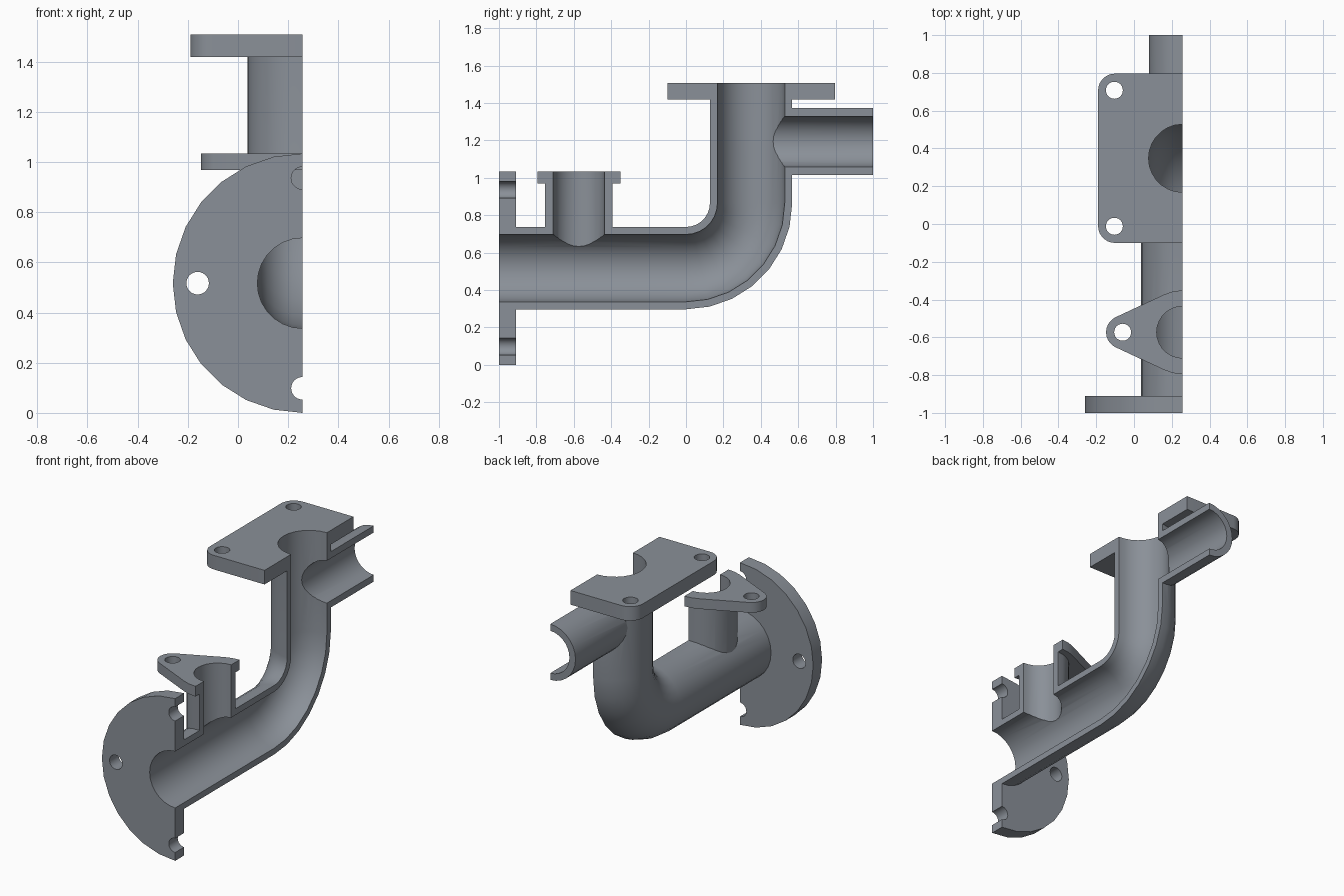
import bpy, bmesh
from math import sin, cos, pi, radians

if "Cube" in bpy.data.objects:
    bpy.data.objects.remove(bpy.data.objects["Cube"])

SIDES = 28
CUT_X = 0.257            # section plane, also the pipe axis
MAIN_Z, RISER_Y = 0.517, 0.348
BRANCH_Y, BACK_Z = -0.573, 1.194
BOLT_R = 0.045


def finish(name, bm):
    bmesh.ops.recalc_face_normals(bm, faces=bm.faces)
    me = bpy.data.meshes.new(name)
    bm.to_mesh(me)
    bm.free()
    ob = bpy.data.objects.new(name, me)
    bpy.context.collection.objects.link(ob)
    return ob


def tube(name, path, r, x=CUT_X):
    """Solid round bar through (y, z, heading) stations."""
    bm = bmesh.new()
    rings = []
    for y, z, a in path:
        rings.append([bm.verts.new((x + r * cos(t), y - r * sin(t) * sin(a), z + r * sin(t) * cos(a)))
                      for t in (2 * pi * i / SIDES for i in range(SIDES))])
    for p, q in zip(rings, rings[1:]):
        for i in range(SIDES):
            j = (i + 1) % SIDES
            bm.faces.new((p[i], p[j], q[j], q[i]))
    bm.faces.new(rings[0])
    bm.faces.new(rings[-1])
    return finish(name, bm)


def along_y(name, y0, y1, z, r, x=CUT_X):
    return tube(name, [(y0, z, 0), (y1, z, 0)], r, x)


def along_z(name, z0, z1, y, r, x=CUT_X):
    return tube(name, [(y, z0, pi / 2), (y, z1, pi / 2)], r, x)


def elbow(name, y0, z1, r):
    bend = [(RISER_Y * sin(a), MAIN_Z + RISER_Y * (1 - cos(a)), a)
            for a in (pi / 2 * i / 7 for i in range(8))]
    return tube(name, [(y0, MAIN_Z, 0)] + bend + [(RISER_Y, z1, pi / 2)], r)


def hull_plate(name, circles, z0, z1):
    """Horizontal plate wrapped around (dx, y, r) circles."""
    bm = bmesh.new()
    for dx, y, r in circles:
        for i in range(SIDES):
            t = 2 * pi * i / SIDES
            for z in (z0, z1):
                bm.verts.new((CUT_X + dx + r * cos(t), y + r * sin(t), z))
    res = bmesh.ops.convex_hull(bm, input=bm.verts)
    inside = {g for g in res["geom_interior"] + res["geom_unused"] if isinstance(g, bmesh.types.BMVert)}
    bmesh.ops.delete(bm, geom=list(inside), context='VERTS')
    bmesh.ops.dissolve_limit(bm, angle_limit=radians(0.5), verts=bm.verts, edges=bm.edges)
    return finish(name, bm)


def combine(body, tool, op):
    m = body.modifiers.new(op, 'BOOLEAN')
    m.operation, m.object, m.solver = op, tool, 'EXACT'
    bpy.context.view_layer.objects.active = body
    bpy.ops.object.modifier_apply(modifier=m.name)
    bpy.data.objects.remove(tool)


# Outer solids: elbow pipe, branch, back outlet and flanges
body = elbow("sectioned_pipe_fitting", -0.95, 1.46, 0.22)
corners = [(sx * 0.358, RISER_Y + sy * 0.359, 0.089) for sx in (-1, 1) for sy in (-1, 1)]
lugs = [(s * 0.317, BRANCH_Y, 0.088) for s in (-1, 1)]
for part in (
    along_z("branch_pipe", MAIN_Z, 1.0, BRANCH_Y, 0.18),
    along_y("back_outlet", RISER_Y, 1.0, BACK_Z, 0.178),
    along_y("front_flange", -1.0, -0.91, MAIN_Z, 0.517),
    hull_plate("branch_flange", lugs + [(0, BRANCH_Y, 0.222)], 0.969, 1.034),
    hull_plate("top_flange", corners, 1.418, 1.508),
):
    combine(body, part, 'UNION')

# Bores and bolt holes
cutters = [
    elbow("main_bore", -1.1, 1.6, 0.18),
    along_z("branch_bore", MAIN_Z, 1.2, BRANCH_Y, 0.137),
    along_y("back_bore", RISER_Y, 1.1, BACK_Z, 0.135),
    along_y("side_bolt_hole", -1.1, -0.85, MAIN_Z, BOLT_R, CUT_X - 0.418),
    along_z("lug_hole", 0.9, 1.1, BRANCH_Y, BOLT_R, CUT_X - 0.317),
]
for s in (-1, 1):
    cutters.append(along_y("flange_bolt_hole", -1.1, -0.85, MAIN_Z + s * 0.419, BOLT_R))
    cutters.append(along_z("top_bolt_hole", 1.35, 1.6, RISER_Y + s * 0.36, BOLT_R, CUT_X - 0.361))
for c in cutters:
    combine(body, c, 'DIFFERENCE')

# Remove the half beyond the section plane
bm = bmesh.new()
bmesh.ops.create_cube(bm, size=4)
bmesh.ops.translate(bm, verts=bm.verts, vec=(CUT_X + 2, 0, 0.7))
combine(body, finish("section_cutter", bm), 'DIFFERENCE')

# Dark steel colour
steel = bpy.data.materials.new("dark_steel")
steel.diffuse_color = (0.255, 0.28, 0.315, 1)
steel.use_nodes = True
steel.node_tree.nodes["Principled BSDF"].inputs["Base Color"].default_value = steel.diffuse_color
body.data.materials.clear()
body.data.materials.append(steel)

# Smooth curves, crisp edges
body.select_set(True)
bpy.context.view_layer.objects.active = body
bpy.ops.object.shade_smooth_by_angle(angle=radians(30))
